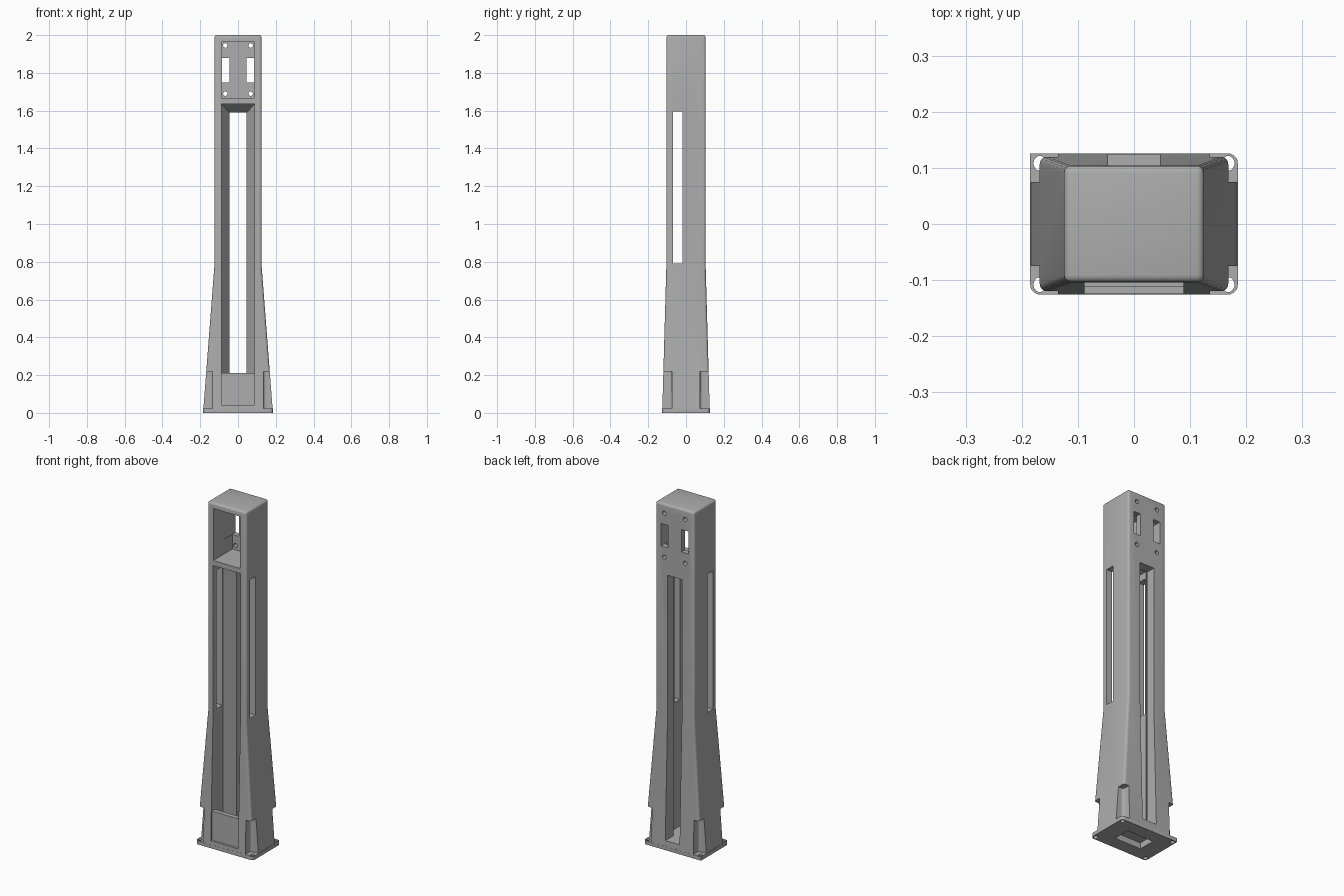
import bpy, bmesh, math
from mathutils import Matrix

cube = bpy.data.objects.get("Cube")
if cube:
    bpy.data.objects.remove(cube, do_unlink=True)

grey = bpy.data.materials.new("plain grey")
grey.use_nodes = True
colour = (0.42, 0.42, 0.42, 1)
grey.diffuse_color = colour
grey.node_tree.nodes["Principled BSDF"].inputs["Base Color"].default_value = colour


def finish(bm, name):
    bmesh.ops.recalc_face_normals(bm, faces=bm.faces)
    mesh = bpy.data.meshes.new(name)
    bm.to_mesh(mesh)
    bm.free()
    mesh.materials.append(grey)
    ob = bpy.data.objects.new(name, mesh)
    bpy.context.collection.objects.link(ob)
    return ob


def loft(rings):
    """Closed solid through a list of four-point rings."""
    bm = bmesh.new()
    rows = [[bm.verts.new(p) for p in ring] for ring in rings]
    for a, b in zip(rows, rows[1:]):
        for i in range(4):
            j = (i + 1) % 4
            bm.faces.new((a[i], a[j], b[j], b[i]))
    bm.faces.new(rows[0])
    bm.faces.new(rows[-1])
    bmesh.ops.recalc_face_normals(bm, faces=bm.faces)
    return bm


def flat_ring(x, y, z):
    return [(-x, -y, z), (x, -y, z), (x, y, z), (-x, y, z)]


def upright_ring(y, x, low, high):
    return [(-x, y, low), (x, y, low), (x, y, high), (-x, y, high)]


def box(x0, x1, y0, y1, z0, z1):
    return loft([[(x0, y0, z), (x1, y0, z), (x1, y1, z), (x0, y1, z)] for z in (z0, z1)])


def rod(x, y, z, r, length, axis="Z", stretch=1):
    bm = bmesh.new()
    turn = Matrix.Rotation(math.pi / 2, 4, "X") if axis == "Y" else Matrix()
    bmesh.ops.create_cone(bm, cap_ends=True, segments=24, radius1=r, radius2=r, depth=length,
                          matrix=Matrix.Translation((x, y, z)) @ Matrix.Diagonal((1, stretch, 1, 1)) @ turn)
    return bm


def cut(ob, cutters):
    """Carve each cutter out, then discard it."""
    for bm in cutters:
        tool = finish(bm, "cutter")
        tool.hide_render = True
        mod = ob.modifiers.new("cut", "BOOLEAN")
        mod.operation = "DIFFERENCE"
        mod.solver = "EXACT"
        mod.object = tool
        bpy.context.view_layer.update()
        graph = bpy.context.evaluated_depsgraph_get()
        mesh = bpy.data.meshes.new_from_object(ob.evaluated_get(graph))
        ob.modifiers.clear()
        ob.data = mesh
        bpy.data.objects.remove(tool, do_unlink=True)


def smooth(ob):
    bpy.ops.object.select_all(action="DESELECT")
    ob.select_set(True)
    bpy.context.view_layer.objects.active = ob
    bpy.ops.object.shade_smooth_by_angle(angle=math.radians(30))


# Flared column with rounded corners and top
bm = loft([flat_ring(0.185, 0.126, 0), flat_ring(0.125, 0.104, 0.78), flat_ring(0.125, 0.104, 2)])
edges = [e for e in bm.edges
         if abs(e.verts[0].co.z - e.verts[1].co.z) > 0.1 or e.verts[0].co.z > 1.9]
bmesh.ops.bevel(bm, geom=edges, offset=0.013, segments=4, profile=0.5, affect="EDGES")
column = finish(bm, "column")

cutters = [
    # Long front channel narrowing to the rear slot
    loft([upright_ring(-0.2, 0.088, 0.21, 1.635), upright_ring(-0.01, 0.088, 0.21, 1.635),
          upright_ring(0.05, 0.046, 0.21, 1.59), upright_ring(0.2, 0.046, 0.21, 1.59)]),
    # Hollow behind the lower front panel, open at the back
    loft([upright_ring(-0.085, 0.088, 0.055, 0.3), upright_ring(-0.01, 0.088, 0.055, 0.3),
          upright_ring(0.05, 0.046, 0.055, 0.3), upright_ring(0.2, 0.046, 0.055, 0.3)]),
    # Recess of the lower front panel
    box(-0.088, 0.088, -0.2, -0.112, 0.042, 0.25),
    # Side slots
    box(-0.3, 0.3, -0.07, -0.018, 0.79, 1.595),
    # Upper front compartment
    box(-0.086, 0.086, -0.2, 0.072, 1.665, 1.967),
    # Hollow in the underside
    box(-0.085, 0.085, -0.05, 0.05, -0.1, 0.035),
]
for s in (-1, 1):
    # Rear windows and screw holes
    cutters.append(box(*sorted((s * 0.044, s * 0.088)), 0, 0.2, 1.75, 1.88))
    for z in (1.69, 1.945):
        cutters.append(rod(s * 0.067, 0.1, z, 0.012, 0.2, "Y"))
    # Corner notches above the base flange
    for t in (-1, 1):
        notch = box(*sorted((s * 0.135, s * 0.3)), *sorted((t * 0.075, t * 0.3)), -0.1, 0.22)
        inner = [e for e in notch.edges if all(abs(v.co.x) < 0.2 and abs(v.co.y) < 0.2 for v in e.verts)]
        bmesh.ops.bevel(notch, geom=inner, offset=0.012, segments=4, profile=0.5, affect="EDGES")
        cutters.append(notch)
cut(column, cutters)
smooth(column)

# Base flange, one corner left square
bm = box(-0.185, 0.185, -0.126, 0.126, 0, 0.022)
corners = [e for e in bm.edges if abs(e.verts[0].co.z - e.verts[1].co.z) > 0.01
           and not (e.verts[0].co.x < 0 and e.verts[0].co.y > 0)]
bmesh.ops.bevel(bm, geom=corners, offset=0.018, segments=5, profile=0.5, affect="EDGES")
flange = finish(bm, "base_flange")
holes = [box(-0.085, 0.085, -0.05, 0.05, -0.1, 0.1)]
for s in (-1, 1):
    for t in (-1, 1):
        holes.append(rod(s * 0.168, t * 0.108, 0, 0.011, 0.2, stretch=1.2))
        holes.append(rod(s * 0.125, t * 0.055, 0, 0.015, 0.036))
        holes.append(rod(s * 0.05, t * 0.085, 0, 0.015, 0.036))
cut(flange, holes)
smooth(flange)
